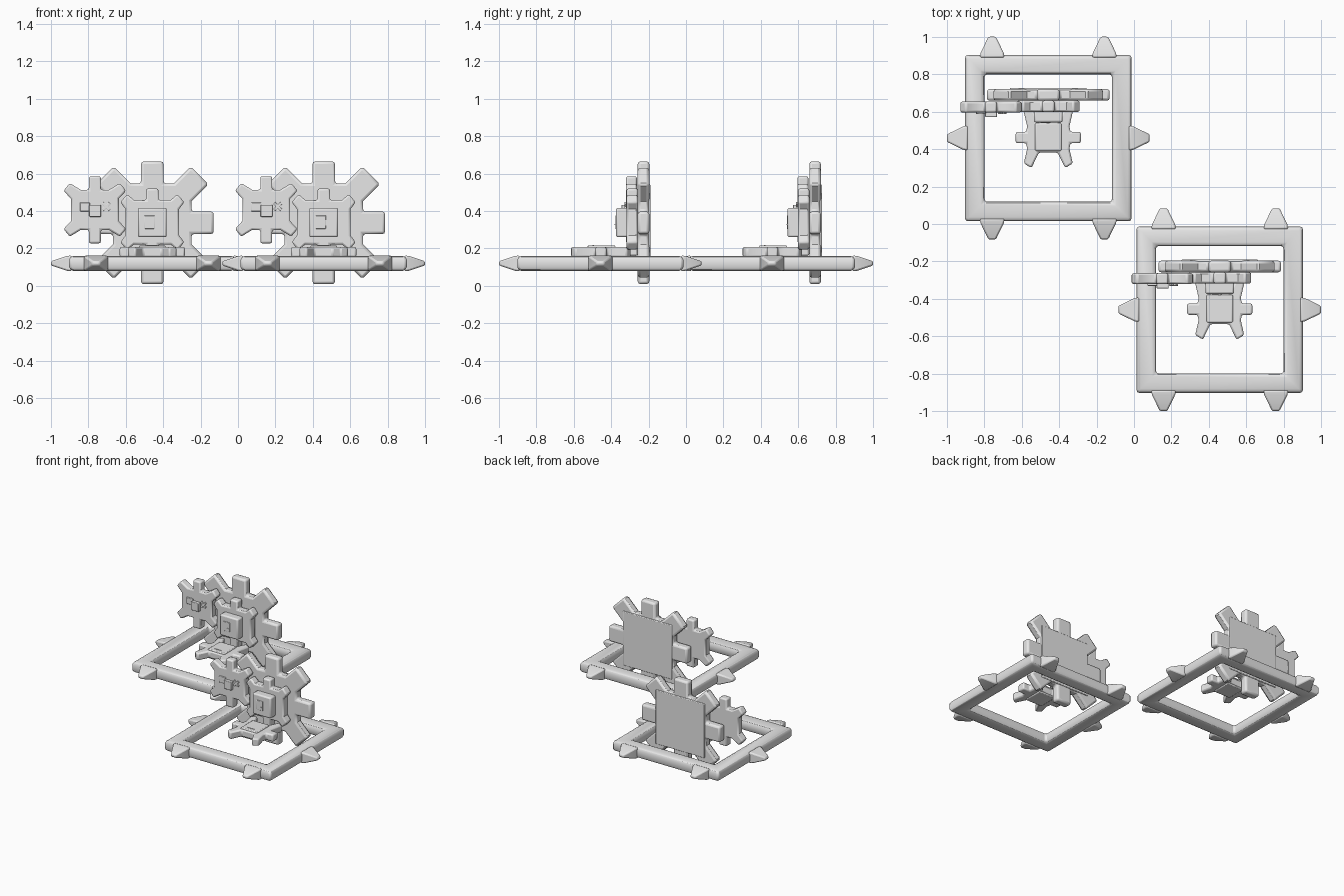
import bpy, bmesh, math
from mathutils import Matrix, Vector

if "Cube" in bpy.data.objects:
    bpy.data.objects.remove(bpy.data.objects["Cube"])

grey = bpy.data.materials.new("plain_grey")
grey.diffuse_color = (0.8, 0.8, 0.8, 1)
grey.use_nodes = True
grey.node_tree.nodes["Principled BSDF"].inputs["Base Color"].default_value = grey.diffuse_color

UPRIGHT = Matrix.Rotation(math.pi / 2, 4, 'X')   # profile x,y -> x,z ; depth -> -y


def finish(name, bm, bevel=0.0, limit=40):
    bmesh.ops.recalc_face_normals(bm, faces=bm.faces)
    me = bpy.data.meshes.new(name)
    bm.to_mesh(me)
    bm.free()
    ob = bpy.data.objects.new(name, me)
    bpy.context.collection.objects.link(ob)
    me.materials.append(grey)
    if bevel:
        m = ob.modifiers.new("bevel", 'BEVEL')
        m.width, m.segments = bevel, 2
        m.limit_method, m.angle_limit = 'ANGLE', math.radians(limit)
    bpy.context.view_layer.objects.active = ob
    ob.select_set(True)
    bpy.ops.object.shade_smooth_by_angle(angle=math.radians(35))
    ob.select_set(False)
    return ob


def box(name, lo, hi, org, bevel=0.005, turn=0):
    lo, hi = Vector(lo), Vector(hi)
    bm = bmesh.new()
    bmesh.ops.create_cube(bm, size=1)
    bmesh.ops.scale(bm, vec=hi - lo, verts=bm.verts)
    bmesh.ops.rotate(bm, matrix=Matrix.Rotation(turn, 3, 'Y'), verts=bm.verts)
    bmesh.ops.translate(bm, vec=(lo + hi) / 2 + org, verts=bm.verts)
    return finish(name, bm, bevel)


def gear(name, quarter, depth, centre, upright=True, bevel=0.01):
    """Mirror a quarter outline into a full cog and extrude it."""
    half = quarter + [(-x, y) for x, y in reversed(quarter)]
    pts = half + [(-x, -y) for x, y in half]
    bm = bmesh.new()
    f = bm.faces.new([bm.verts.new((x, y, -depth / 2)) for x, y in pts])
    ext = bmesh.ops.extrude_face_region(bm, geom=[f])
    bmesh.ops.translate(bm, vec=(0, 0, depth),
                        verts=[v for v in ext['geom'] if isinstance(v, bmesh.types.BMVert)])
    rot = UPRIGHT if upright else Matrix.Identity(4)
    bmesh.ops.transform(bm, matrix=Matrix.Translation(centre) @ rot, verts=bm.verts)
    return finish(name, bm, bevel, 50)


def frame(name, org):
    """Square ring with a rounded bar section."""
    sec = [(.052, .02), (.045, .033), (.03, .04), (-.03, .04), (-.045, .033), (-.052, .02)]
    sec += [(-r, -z) for r, z in sec]
    bm = bmesh.new()
    loops = [[bm.verts.new((sx * (.392 + r), sy * (.392 + r), .12 + z)) for r, z in sec]
             for sx, sy in ((1, 1), (-1, 1), (-1, -1), (1, -1))]
    n = len(sec)
    for i in range(4):
        a, b = loops[i], loops[(i + 1) % 4]
        for j in range(n):
            k = (j + 1) % n
            bm.faces.new((a[j], a[k], b[k], b[j]))
    bmesh.ops.translate(bm, vec=org, verts=bm.verts)
    return finish(name, bm, 0.012, 60)


def spike(name, org, angle, side):
    """Tapered spike pointing outward from the frame."""
    rings = [(.43, .066, .042), (.455, .062, .04), (.542, .02, .011)]
    bm = bmesh.new()
    loops = [[bm.verts.new((d, side + sy * w, .12 + sz * h))
              for sy, sz in ((1, 1), (-1, 1), (-1, -1), (1, -1))] for d, w, h in rings]
    for a, b in zip(loops, loops[1:]):
        for j in range(4):
            bm.faces.new((a[j], a[(j + 1) % 4], b[(j + 1) % 4], b[j]))
    bm.faces.new(loops[0])
    bm.faces.new(loops[-1])
    bmesh.ops.transform(bm, matrix=Matrix.Translation(org) @ Matrix.Rotation(angle, 4, 'Z'),
                        verts=bm.verts)
    return finish(name, bm, 0.009)


# quarter outlines, from the +x side round to the +y side
BIG = [(.328, .06), (.21, .06), (.21, .115), (.293, .198), (.293, .213),
       (.213, .293), (.198, .293), (.115, .21), (.06, .21), (.06, .328)]
MID = [(.143, .07), (.171, .107), (.134, .15), (.098, .118), (.033, .118), (.033, .18)]
SIDE = [(.128, .06), (.167, .102), (.134, .143), (.075, .107), (.032, .107), (.032, .179)]
FLAT = [(.174, .03), (.118, .03), (.113, .06), (.131, .138), (.09, .163), (.05, .08)]

for tag, org in (("rear", Vector((-.458, .459, 0))), ("front", Vector((.458, -.458, 0)))):
    # spiked base frame
    frame(tag + "_frame", org)
    for i, (ang, side) in enumerate(((0, 0), (180, 0), (90, .3), (90, -.3), (-90, .3), (-90, -.3))):
        spike(f"{tag}_spike_{i}", org, math.radians(ang), side)

    # large upright cog with square core showing at the back
    gear(tag + "_large_cog", BIG, .062, org + Vector((0, .231, .337)), bevel=.014)
    box(tag + "_large_cog_core", (-.205, .205, .132), (.205, .268, .542), org)

    # middle cog and its stepped hub
    gear(tag + "_middle_cog", MID, .06, org + Vector((0, .17, .34)))
    box(tag + "_middle_hub", (-.077, .084, .26), (.077, .15, .417), org, .01)
    box(tag + "_middle_hub_plate", (-.042, .080, .305), (.012, .09, .375), org, .002)
    box(tag + "_middle_hub_bar", (-.01, .077, .325), (.006, .09, .331), org, 0)

    # side cog with small studs and a cross
    c = org + Vector((-.307, 0, .406))
    gear(tag + "_side_cog", SIDE, .058, c + Vector((0, .166, 0)))
    box(tag + "_side_stud_a", (-.03, .113, -.037), (.033, .15, .027), c, .004)
    box(tag + "_side_stud_b", (-.08, .128, -.008), (-.027, .15, .04), c, .004)
    for s in (-1, 1):
        box(f"{tag}_side_cross_{s}", (.034, .128, .01), (.088, .15, .026), c, .002,
            s * math.pi / 4)

    # flat cog lying inside the frame
    gear(tag + "_flat_cog", FLAT, .055, org + Vector((0, .003, .18)), False)
    box(tag + "_flat_hub", (-.07, -.068, .145), (.07, .08, .216), org, .006)
    box(tag + "_flat_hub_bar", (-.03, -.042, .21), (.028, -.034, .219), org, 0)
